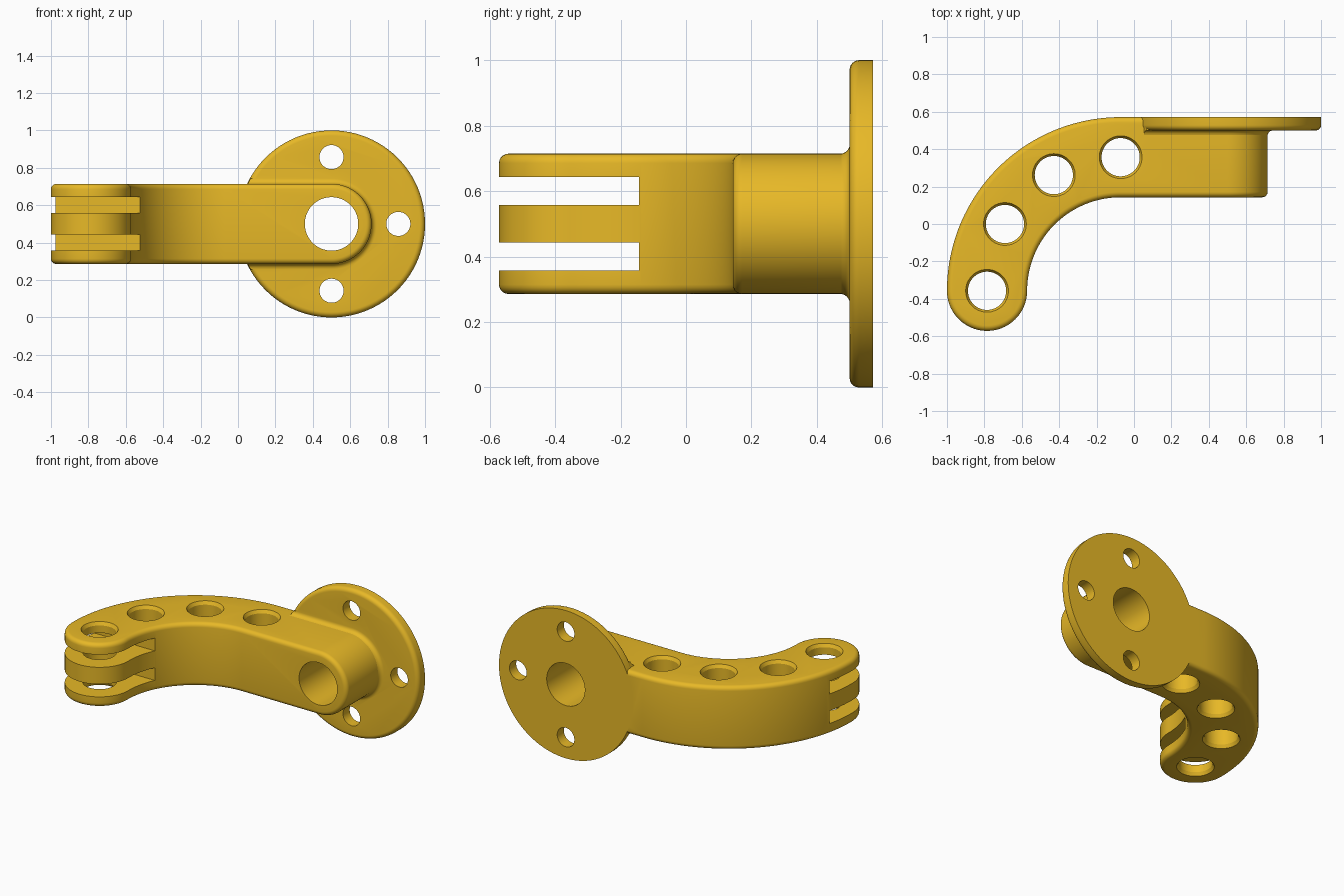
import bpy, bmesh
from math import sin, cos, pi, radians

if "Cube" in bpy.data.objects:
    bpy.data.objects.remove(bpy.data.objects["Cube"])

U = 1 / 14      # design unit: flange radius is 7, arm half width is 3
F = 0.4         # fillet radius


def loft(name, rings):
    """Closed solid through equally sized rings of points in design units."""
    bm = bmesh.new()
    loops = [[bm.verts.new([c * U for c in p]) for p in r] for r in rings]
    n = len(loops[0])
    for a, b in zip(loops, loops[1:]):
        for i in range(n):
            j = (i + 1) % n
            bm.faces.new((a[i], a[j], b[j], b[i]))
    bm.faces.new(loops[0])
    bm.faces.new(loops[-1])
    bmesh.ops.recalc_face_normals(bm, faces=bm.faces)
    mesh = bpy.data.meshes.new(name)
    bm.to_mesh(mesh)
    bm.free()
    ob = bpy.data.objects.new(name, mesh)
    bpy.context.collection.objects.link(ob)
    return ob


def arc(cx, cy, r, a0, a1, n=48):
    angles = [radians(a0 + (a1 - a0) * i / n) for i in range(n + 1)]
    return [(cx + r * cos(a), cy + r * sin(a)) for a in angles]


def lathe(name, centre, steps, axis):
    """Round solid along y or z; steps are (position, radius)."""
    rings = []
    for h, r in steps:
        pts = arc(*centre, r, 0, 360, 96)[:-1]
        rings.append([(a, h, b) if axis == 'Y' else (a, b, h) for a, b in pts])
    return loft(name, rings)


def stadium(x0, r, y):
    pts = [(x0, 7 - r)] + arc(7, 7, r, -90, 90) + [(x0, 7 + r)]
    return [(x, y, z) for x, z in pts]


def apply(ob, mod):
    bpy.context.view_layer.objects.active = ob
    bpy.ops.object.modifier_apply(modifier=mod.name)


def boolean(ob, other, op):
    mod = ob.modifiers.new("boolean", 'BOOLEAN')
    mod.operation, mod.solver, mod.object = op, 'EXACT', other
    apply(ob, mod)
    bpy.data.objects.remove(other)


# curved arm: plan outline trimmed by the round-ended side outline
plan = (arc(-1, -5, 13, 180, 90) + [(12, 8), (12, 2)]
        + arc(-1, -5, 7, 90, 180) + arc(-11, -5, 3, 0, -180)[1:-1])
arm = loft("hinged_bracket", [[(x, y, z) for x, y in plan] for z in (2, 12)])
boolean(arm, loft("side_trim", [stadium(-16, 3, y) for y in (-10, 10)]), 'INTERSECT')
bev = arm.modifiers.new("round_edges", 'BEVEL')
bev.width, bev.segments = F * U, 5
bev.limit_method, bev.angle_limit = 'ANGLE', radians(40)
bev.use_clamp_overlap = False
apply(arm, bev)

# mounting flange with rounded front rim
steps = [(7 + F * (1 - sin(a)), 7 - F * (1 - cos(a)))
         for a in [pi / 2 * (1 - i / 6) for i in range(7)]]
flange = lathe("flange", (7, 7), steps + [(8, 7)], 'Y')

# concave fillet where arm meets flange
rings = [stadium(0.6, 2.98, 7 - F)]
for i in range(1, 7):
    a = pi / 2 * i / 6
    rings.append(stadium(0.6, 3 + F * (1 - cos(a)), 7 - F * (1 - sin(a))))
skirt = loft("fillet", rings + [stadium(0.6, 3 + F, 7.6)])
boolean(skirt, lathe("skirt_trim", (7, 7), [(5, 6.95), (9, 6.95)], 'Y'), 'INTERSECT')
boolean(flange, skirt, 'UNION')
boolean(arm, flange, 'UNION')

# bore and screw holes through the flange
for x, z, r in [(7, 7, 2), (7, 12, 0.9), (12, 7, 0.9), (7, 2, 0.9)]:
    boolean(arm, lathe("hole", (x, z), [(-1, r), (10, r)], 'Y'), 'DIFFERENCE')

# chamfered holes along the curve
for deg in (90, 120, 150, 180):
    c = (-1 + 10 * cos(radians(deg)), -5 + 10 * sin(radians(deg)))
    steps = [(3, 1.6), (4, 1.6), (4.3, 1.43), (9.7, 1.43), (10, 1.6), (11, 1.6)]
    boolean(arm, lathe("hole", c, steps, 'Z'), 'DIFFERENCE')

# two hinge slots
for z0, z1 in [(5, 6.2), (7.8, 9)]:
    box = [[(x, y, z) for x, y in ((-16, -10), (-4, -10), (-4, -2), (-16, -2))]
           for z in (z0, z1)]
    boolean(arm, loft("slot", box), 'DIFFERENCE')

# finish
mat = bpy.data.materials.new("yellow")
mat.diffuse_color = (0.8, 0.48, 0.02, 1)
mat.use_nodes = True
mat.node_tree.nodes["Principled BSDF"].inputs["Base Color"].default_value = mat.diffuse_color
arm.data.materials.clear()
arm.data.materials.append(mat)
bpy.ops.object.select_all(action='DESELECT')
arm.select_set(True)
bpy.context.view_layer.objects.active = arm
bpy.ops.object.shade_smooth_by_angle(angle=radians(25))
